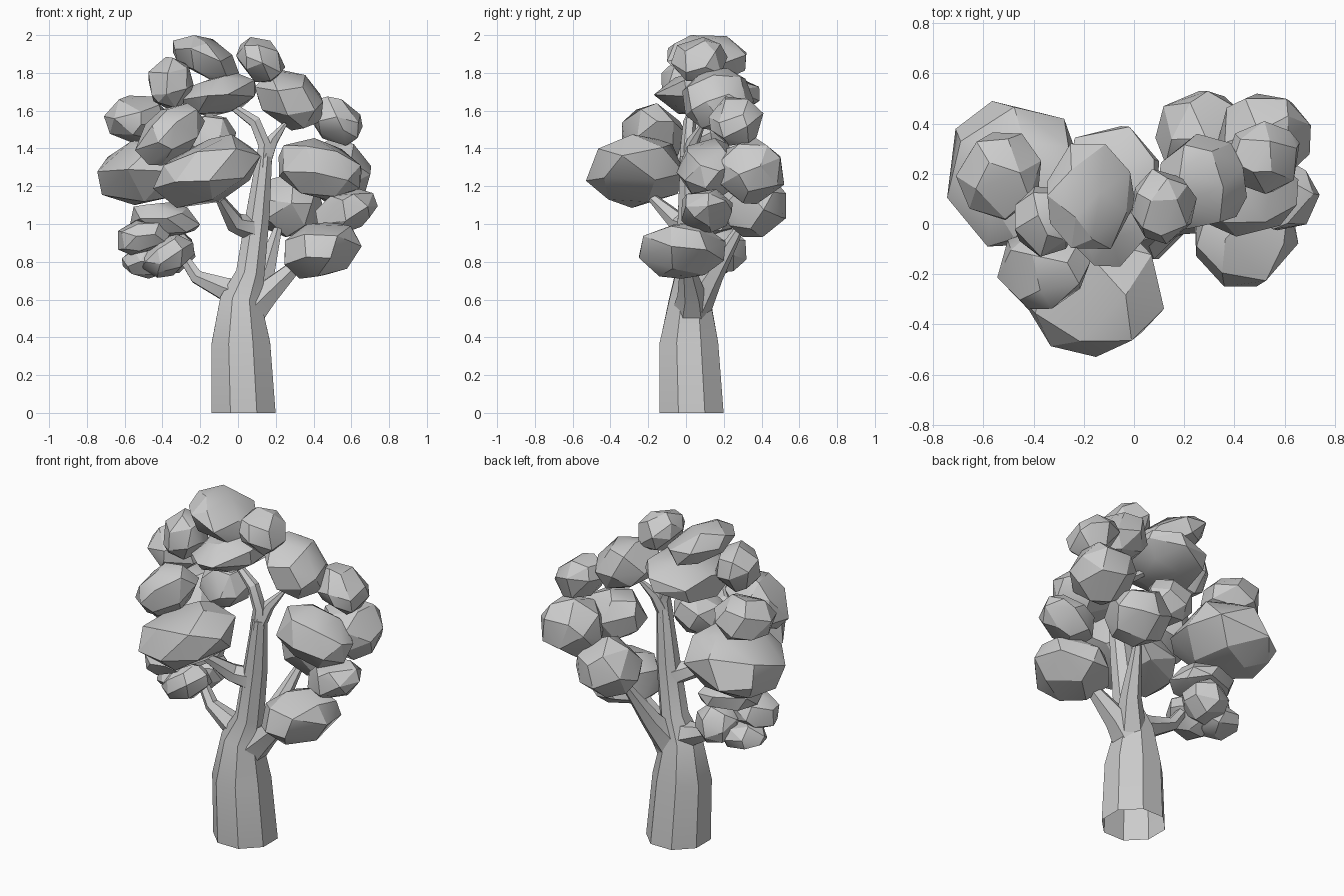
import bpy, bmesh, math, random
from mathutils import Vector

random.seed(4)


def finish(bm, name):
    bmesh.ops.recalc_face_normals(bm, faces=bm.faces)
    me = bpy.data.meshes.new(name)
    bm.to_mesh(me)
    bm.free()
    me.shade_smooth()
    me.set_sharp_from_angle(angle=math.radians(25))
    ob = bpy.data.objects.new(name, me)
    bpy.context.collection.objects.link(ob)
    return ob


def limb(name, path, sides, cap_start=True):
    """Faceted tapering tube through (x, y, z, radius) points."""
    bm = bmesh.new()
    pts = [Vector(p[:3]) for p in path]
    rings = []
    for i, p in enumerate(pts):
        d = pts[min(i + 1, len(pts) - 1)] - pts[max(i - 1, 0)]
        if p.z == 0:
            d = Vector((0, 0, 1))
        q = Vector((0, 0, 1)).rotation_difference(d.normalized())
        ring = []
        for k in range(sides):
            a = math.tau * (k + 0.5) / sides
            ring.append(bm.verts.new(p + q @ Vector((math.cos(a), math.sin(a), 0)) * path[i][3]))
        rings.append(ring)
    for r0, r1 in zip(rings, rings[1:]):
        for k in range(sides):
            n = (k + 1) % sides
            bm.faces.new((r0[k], r0[n], r1[n], r1[k]))
    bm.faces.new(rings[-1])
    if cap_start:
        bm.faces.new(rings[0][::-1])
    return finish(bm, name)


def leaf_clump(name, center, radii, lean=0, count=21):
    """Irregular faceted boulder: hull of jittered sphere points, fitted to its box."""
    pts = []
    spin = random.uniform(0, math.tau)
    tilt = Vector((0, 0, 1)).rotation_difference(
        Vector((random.uniform(-1, 1), random.uniform(-1, 1), random.uniform(0.2, 1))).normalized())
    for i in range(count):
        z = 1 - 2 * (i + 0.5) / count
        r = math.sqrt(1 - z * z)
        a = spin + i * 2.39996
        p = Vector((r * math.cos(a), r * math.sin(a), z))
        p += Vector([random.uniform(-0.17, 0.17) for _ in range(3)])
        p = tilt @ p.normalized()
        p.z += lean * p.x
        pts.append(p)
    lo = [min(p[k] for p in pts) for k in range(3)]
    hi = [max(p[k] for p in pts) for k in range(3)]
    bm = bmesh.new()
    for p in pts:
        bm.verts.new([center[k] + radii[k] * (2 * (p[k] - lo[k]) / (hi[k] - lo[k]) - 1)
                      for k in range(3)])
    bmesh.ops.convex_hull(bm, input=bm.verts)
    return finish(bm, name)


# Trunk, open underneath
limb("trunk", [(0.03, 0.03, 0, 0.183), (0.015, 0.015, 0.37, 0.168), (0.015, 0.02, 0.60, 0.118),
               (0.065, 0.02, 0.74, 0.082), (0.105, 0.02, 1.05, 0.068), (0.14, 0.01, 1.36, 0.044)],
     8, cap_start=False)

# Branches
limb("branch_top_left", [(0.13, 0.01, 1.30, 0.047), (0.14, 0.01, 1.42, 0.038),
                         (0.09, 0.02, 1.54, 0.035), (-0.04, 0.05, 1.63, 0.02)], 6)
limb("branch_top_right", [(0.14, 0.01, 1.34, 0.044), (0.18, 0.04, 1.44, 0.034),
                          (0.25, 0.09, 1.53, 0.012)], 6)
limb("branch_low_left", [(0.03, 0.03, 0.62, 0.095), (-0.08, 0.04, 0.66, 0.065),
                         (-0.22, 0.06, 0.72, 0.04), (-0.30, 0.08, 0.84, 0.028)], 6)
limb("branch_low_right", [(0.04, 0.03, 0.52, 0.11), (0.15, 0.03, 0.63, 0.075),
                          (0.34, 0.0, 0.81, 0.03)], 6)
limb("branch_front", [(0.09, 0.02, 0.97, 0.07), (-0.02, -0.04, 1.01, 0.055),
                      (-0.10, -0.18, 1.14, 0.025)], 6)
limb("branch_back", [(0.07, 0.05, 0.58, 0.095), (0.14, 0.14, 0.73, 0.06),
                     (0.21, 0.28, 0.97, 0.025)], 6)

# Leaf clumps: centre, radii, sideways lean
clumps = [
    ((-0.17, 0.11, 1.875), (0.175, 0.21, 0.125), -0.5),
    ((0.12, 0.07, 1.87), (0.13, 0.15, 0.12), -0.2),
    ((-0.355, 0.01, 1.75), (0.12, 0.14, 0.135), 0),
    ((-0.095, 0.11, 1.69), (0.195, 0.28, 0.115), 0.4),
    ((0.27, 0.17, 1.66), (0.18, 0.19, 0.165), -0.3),
    ((0.515, 0.265, 1.545), (0.145, 0.145, 0.13), -0.3),
    ((0.435, 0.12, 1.29), (0.22, 0.17, 0.165), -0.2),
    ((0.52, 0.35, 1.28), (0.185, 0.17, 0.175), 0),
    ((0.27, 0.35, 1.10), (0.185, 0.18, 0.17), 0),
    ((0.575, 0.11, 1.07), (0.165, 0.135, 0.115), 0.3),
    ((0.45, -0.02, 0.86), (0.205, 0.23, 0.15), 0.2),
    ((-0.54, 0.19, 1.55), (0.17, 0.175, 0.13), 0),
    ((-0.475, 0.20, 1.28), (0.27, 0.29, 0.18), 0.2),
    ((-0.36, -0.17, 1.475), (0.185, 0.17, 0.165), 0.4),
    ((-0.165, -0.27, 1.28), (0.285, 0.26, 0.195), 0.4),
    ((-0.15, 0.10, 1.46), (0.14, 0.13, 0.125), 0),
    ((-0.385, 0.11, 1.02), (0.185, 0.17, 0.095), -0.2),
    ((-0.49, 0.05, 0.93), (0.145, 0.13, 0.095), 0.2),
    ((-0.49, 0.13, 0.80), (0.125, 0.13, 0.09), 0),
    ((-0.35, 0.19, 0.86), (0.125, 0.13, 0.12), 0),
    ((-0.37, 0.04, 0.83), (0.14, 0.13, 0.115), 0.3),
]
for i, (c, r, lean) in enumerate(clumps):
    leaf_clump(f"leaf_clump_{i + 1:02d}", c, r, lean)
